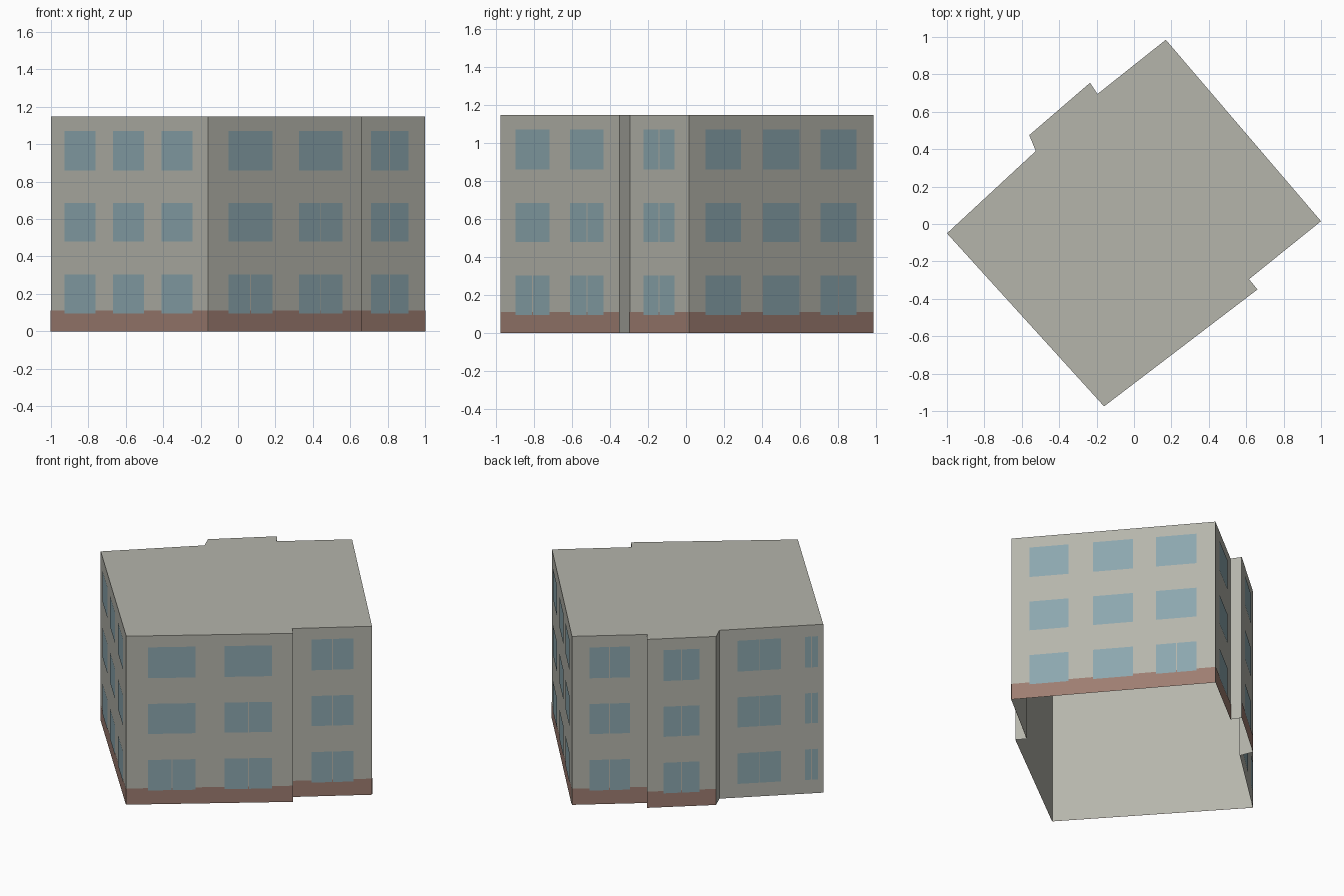
import bpy
from mathutils import Vector

cube = bpy.data.objects.get("Cube")
if cube:
    bpy.data.objects.remove(cube, do_unlink=True)

HEIGHT, PLINTH_TOP, GAP = 1.147, 0.11, 0.006


def material(name, rgb):
    mat = bpy.data.materials.new(name)
    mat.use_nodes = True
    mat.diffuse_color = (*rgb, 1)
    mat.node_tree.nodes["Principled BSDF"].inputs["Base Color"].default_value = (*rgb, 1)
    return mat


wall_mat = material("pale grey render", (0.46, 0.46, 0.41))
brick_mat = material("brown plinth", (0.34, 0.205, 0.165))
glass_mat = material("blue grey glass", (0.26, 0.385, 0.425))


def add_object(name, verts, faces, mat):
    mesh = bpy.data.meshes.new(name)
    mesh.from_pydata(verts, [], faces)
    mesh.materials.append(mat)
    mesh.update()
    obj = bpy.data.objects.new(name, mesh)
    bpy.context.collection.objects.link(obj)
    return obj


# Footprint, counter-clockwise from the left corner
footprint = [Vector(p) for p in (
    (-1, -0.05), (-0.16, -0.975), (0.66, -0.35), (0.615, -0.295), (1, 0.015),
    (0.17, 0.985), (-0.195, 0.695), (-0.235, 0.755), (-0.56, 0.475), (-0.525, 0.39))]
count = len(footprint)


def panel(edge, f0, f1, z0, z1, offset):
    """Corners of an upright rectangle lying just outside one wall."""
    a, b = footprint[edge], footprint[(edge + 1) % count]
    run = b - a
    out = Vector((run.y, -run.x)).normalized() * offset
    p, q = a + run * f0 + out, a + run * f1 + out
    return [(p.x, p.y, z0), (q.x, q.y, z0), (q.x, q.y, z1), (p.x, p.y, z1)]


def panel_object(name, panels, mat):
    verts = [v for p in panels for v in p]
    faces = [tuple(range(i, i + 4)) for i in range(0, len(verts), 4)]
    return add_object(name, verts, faces, mat)


# Walls and flat roof as a shell, open underneath
shell_verts = [(p.x, p.y, z) for z in (0, HEIGHT) for p in footprint]
wall_faces = [(i, (i + 1) % count, (i + 1) % count + count, i + count) for i in range(count)]
roof_face = tuple(range(count, 2 * count))
add_object("walls_and_roof", shell_verts, wall_faces + [roof_face], wall_mat)

# Windows per facade: wall index, then start, end and the floors with paired panes
rows = [(0.095, 0.303), (0.48, 0.685), (0.86, 1.07)]
every = (0, 1, 2)
facades = {
    "southwest": (0, [(0.089, 0.286, ()), (0.399, 0.595, ()), (0.708, 0.905, ())]),
    "southeast": (1, [(0.13, 0.416, (0,)), (0.59, 0.873, (0, 1))]),
    "east_wing": (3, [(0.24, 0.765, every)]),
    "northeast": (4, [(0.088, 0.28, ()), (0.4, 0.597, ()), (0.71, 0.907, (0,))]),
    "north_wing": (5, [(0.23, 0.77, every)]),
    "bay": (7, [(0.24, 0.76, every)]),
    "west_wing": (9, [(0.175, 0.59, every), (0.825, 0.95, every)]),
}

for name, (edge, windows) in facades.items():
    length = (footprint[(edge + 1) % count] - footprint[edge]).length
    panes = []
    for f0, f1, paired in windows:
        for floor, (z0, z1) in enumerate(rows):
            if floor in paired:
                mid, half = (f0 + f1) / 2, GAP / 2 / length
                spans = [(f0, mid - half), (mid + half, f1)]
            else:
                spans = [(f0, f1)]
            panes += [panel(edge, s, e, z0, z1, 0.004) for s, e in spans]
    panel_object(name + "_windows", panes, glass_mat)
    # Plinth band, absent on the west wing
    if name != "west_wing":
        panel_object(name + "_plinth", [panel(edge, 0, 1, 0, PLINTH_TOP, 0.002)], brick_mat)
